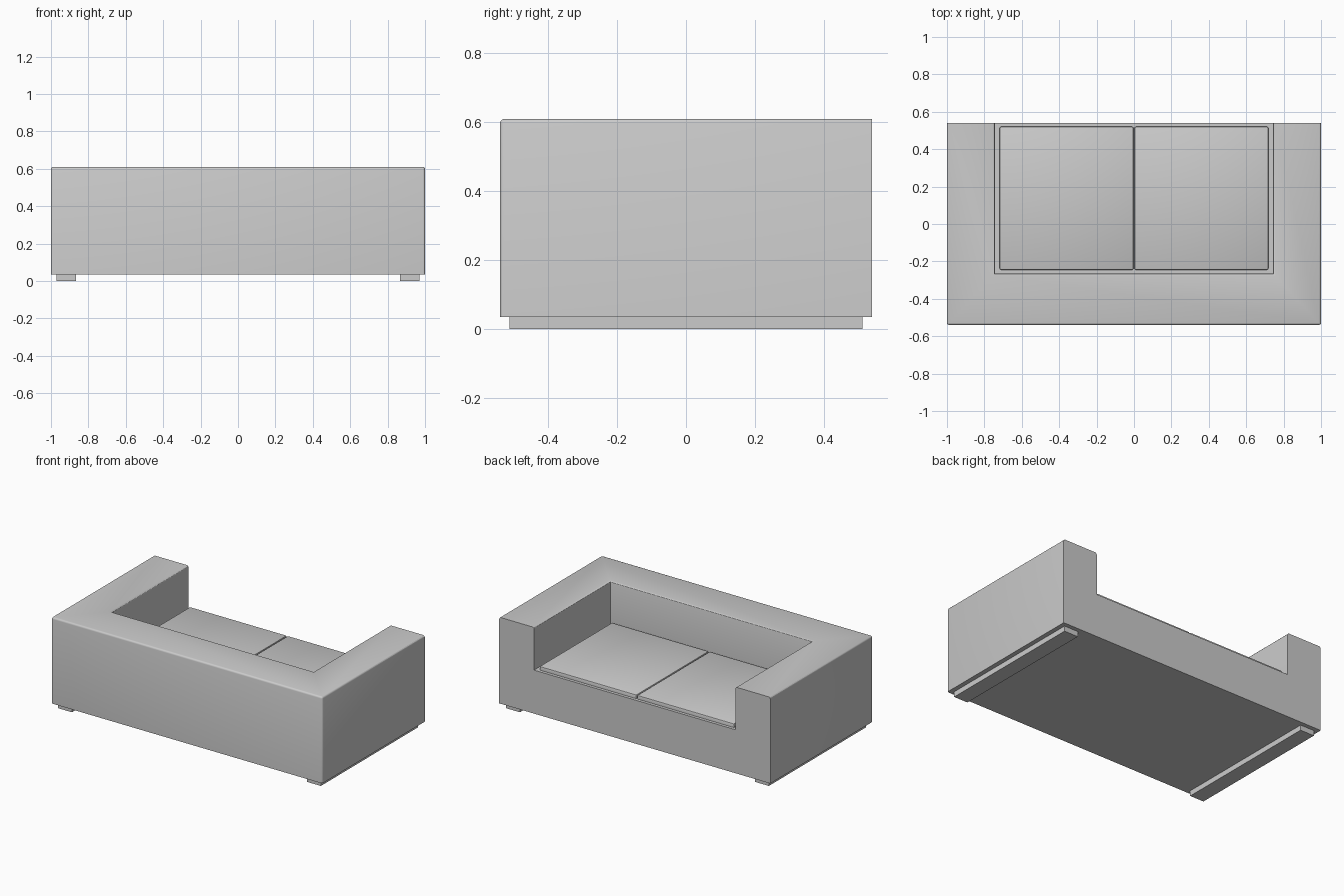
import bpy, bmesh

if "Cube" in bpy.data.objects:
    bpy.data.objects.remove(bpy.data.objects["Cube"])

FRONT, FLOOR, TOP, BASE = 0.54, 0.325, 0.61, 0.035


def box(name, lo, hi, bevel=0.0):
    """Axis-aligned box between two corners, with optional rounded edges."""
    mesh = bpy.data.meshes.new(name)
    bm = bmesh.new()
    bmesh.ops.create_cube(bm, size=1)
    for v in bm.verts:
        v.co = [lo[i] + (v.co[i] + 0.5) * (hi[i] - lo[i]) for i in range(3)]
    if bevel:
        bmesh.ops.bevel(bm, geom=bm.edges[:], offset=bevel, segments=2,
                        profile=0.5, affect='EDGES')
    bm.to_mesh(mesh)
    bm.free()
    obj = bpy.data.objects.new(name, mesh)
    bpy.context.collection.objects.link(obj)
    return obj


def smooth(obj):
    bpy.ops.object.select_all(action='DESELECT')
    obj.select_set(True)
    bpy.context.view_layer.objects.active = obj
    bpy.ops.object.shade_smooth_by_angle()


# Upholstered frame: one block with the seat recess cut out
frame = box("frame", (-1, -0.54, BASE), (1, FRONT, TOP))
cutter = box("recess_cutter", (-0.743, -0.265, FLOOR), (0.743, 1, 1))
cutter.hide_render = True
cut = frame.modifiers.new("recess", 'BOOLEAN')
cut.operation, cut.solver, cut.object = 'DIFFERENCE', 'EXACT', cutter
bpy.context.view_layer.objects.active = frame
bpy.ops.object.modifier_apply(modifier=cut.name)
bpy.data.objects.remove(cutter)

# Rounded top edges, back corners and front seat rim
bm = bmesh.new()
bm.from_mesh(frame.data)


def on(edge, axis, value):
    return all(abs(v.co[axis] - value) < 1e-4 for v in edge.verts)


rounded = []
for e in bm.edges:
    at_front = on(e, 1, FRONT)
    top = on(e, 2, TOP) and not at_front
    back_corner = on(e, 1, -0.54) and not on(e, 2, BASE)
    rim = on(e, 2, FLOOR) and at_front
    if (top or back_corner or rim) and e.calc_face_angle(0) > 0.1:
        rounded.append(e)
bmesh.ops.bevel(bm, geom=rounded, offset=0.012, segments=3, profile=0.5,
                affect='EDGES', clamp_overlap=True)
bm.to_mesh(frame.data)
bm.free()
smooth(frame)

# Two seat cushions and two runner feet
for side, s in (("left", -1), ("right", 1)):
    x0, x1 = sorted((0.003 * s, 0.718 * s))
    smooth(box(side + "_seat_cushion", (x0, -0.245, 0.3), (x1, 0.52, 0.35), 0.007))
    x0, x1 = sorted((0.867 * s, 0.97 * s))
    box(side + "_runner_foot", (x0, -0.512, 0), (x1, 0.512, BASE))
